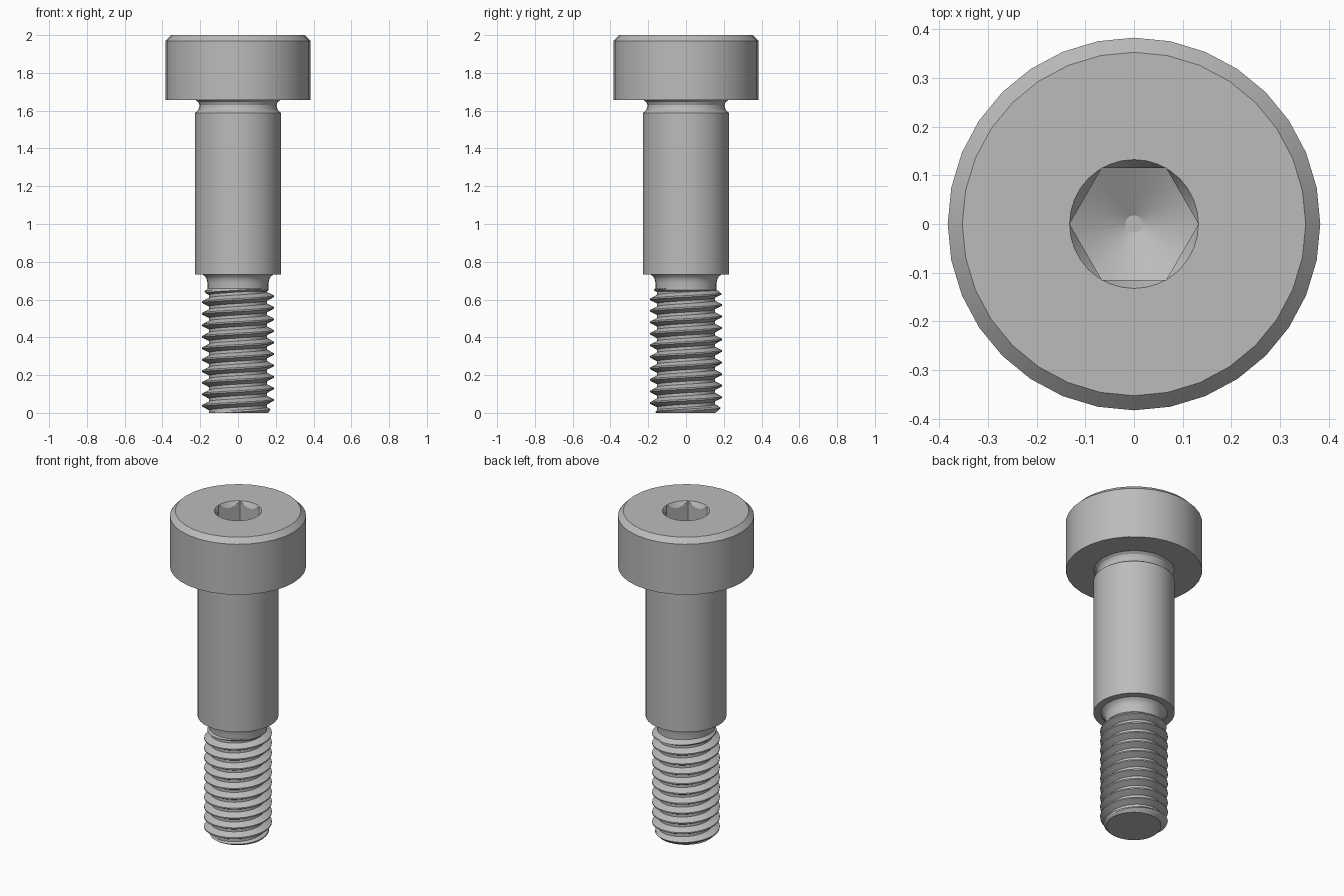
import bpy, bmesh, math

cube = bpy.data.objects.get("Cube")
if cube:
    bpy.data.objects.remove(cube, do_unlink=True)

SIDES = 32
TOP = 2.0
HEAD_BOTTOM = 1.657
SHOULDER_BOTTOM = 0.733

steel = bpy.data.materials.new("grey steel")
steel.use_nodes = True
steel.diffuse_color = (0.5, 0.5, 0.5, 1)
steel.node_tree.nodes["Principled BSDF"].inputs["Base Color"].default_value = (0.5, 0.5, 0.5, 1)


def finish(name, bm):
    """Turn a bmesh into a scene object."""
    bmesh.ops.recalc_face_normals(bm, faces=bm.faces)
    mesh = bpy.data.meshes.new(name)
    bm.to_mesh(mesh)
    bm.free()
    mesh.materials.append(steel)
    obj = bpy.data.objects.new(name, mesh)
    bpy.context.collection.objects.link(obj)
    return obj


def lathe(name, profile, sides=SIDES, capped=False):
    """Revolve (radius, z) points around the z axis."""
    bm = bmesh.new()
    rings = []
    for r, z in profile:
        rings.append([bm.verts.new((r * math.cos(a), r * math.sin(a), z))
                      for a in (math.tau * i / sides for i in range(sides))])
    for low, high in zip(rings, rings[1:]):
        for i in range(sides):
            j = (i + 1) % sides
            bm.faces.new((low[i], low[j], high[j], high[i]))
    if capped:
        bm.faces.new(rings[0])
        bm.faces.new(rings[-1])
    return finish(name, bm)


def boolean(target, cutter, operation):
    """Apply a boolean and discard the cutter."""
    cutter.hide_render = True
    mod = target.modifiers.new("cut", 'BOOLEAN')
    mod.operation = operation
    mod.solver = 'EXACT'
    mod.object = cutter
    bpy.context.view_layer.update()
    graph = bpy.context.evaluated_depsgraph_get()
    mesh = bpy.data.meshes.new_from_object(target.evaluated_get(graph))
    target.modifiers.clear()
    target.data = mesh
    bpy.data.objects.remove(cutter, do_unlink=True)


# Head: chamfered cylinder with a hexagonal socket
head = lathe("head", [(0.383, HEAD_BOTTOM), (0.383, TOP - 0.03), (0.353, TOP)], capped=True)

# Socket: hexagonal hole ending in a drill point
socket = lathe("socket_cutter", [(0.1325, 1.7), (0.1325, 2.1)], sides=6, capped=True)
drill = lathe("drill_cutter", [(0.018, 1.75), (0.15, 1.826), (0.15, 2.2)], capped=True)
boolean(socket, drill, 'INTERSECT')
boolean(head, socket, 'DIFFERENCE')

# Countersink around the socket mouth
countersink = lathe("countersink_cutter", [(0.108, 1.957), (0.1325, TOP), (0.161, 2.05)], capped=True)
boolean(head, countersink, 'DIFFERENCE')

# Shoulder with a rounded relief groove under the head
shoulder = lathe("shoulder", [
    (0.15, SHOULDER_BOTTOM), (0.228, SHOULDER_BOTTOM), (0.228, 1.588),
    (0.213, 1.6), (0.206, 1.615), (0.204, 1.63), (0.21, 1.645), (0.226, HEAD_BOTTOM)])

# Neck flaring from the thread into the shoulder
neck = lathe("neck", [(0.15, 0.64), (0.162, 0.65), (0.162, 0.69),
                      (0.166, 0.708), (0.174, 0.722), (0.187, SHOULDER_BOTTOM)])

# Thread: right-handed helical surface
PITCH, PHASE = 0.061, 0.007
CREST, ROOT = 0.19, 0.153
THREAD_TOP = 0.675
STEPS = 48


def thread_radius(turn, z):
    t = (z - PHASE) / PITCH - turn
    gap = abs(t - round(t))
    flank = min(max((gap - 1 / 16) / (3 / 8 - 1 / 16), 0), 1)
    r = CREST + (ROOT - CREST) * flank
    return min(r, 0.157 + z, CREST - (z - 0.63))


def build_thread():
    bm = bmesh.new()
    fractions = (-1 / 16, 1 / 16, 7 / 32, 3 / 8, 5 / 8, 25 / 32)
    rows = [k + f for k in range(-2, int(THREAD_TOP / PITCH) + 2) for f in fractions]
    grid = []
    for row in rows:
        line = []
        for i in range(STEPS + 1):
            turn = i / STEPS
            z = min(max(PHASE + PITCH * (row + turn), 0), THREAD_TOP)
            r = thread_radius(turn, z)
            a = math.tau * turn
            line.append(bm.verts.new((r * math.cos(a), r * math.sin(a), z)))
        grid.append(line)
    for low, high in zip(grid, grid[1:]):
        for i in range(STEPS):
            bm.faces.new((low[i], low[i + 1], high[i + 1], high[i]))
    bmesh.ops.remove_doubles(bm, verts=bm.verts, dist=1e-5)
    # Flat end at the tip and a hidden lid inside the neck
    bmesh.ops.holes_fill(bm, edges=[e for e in bm.edges if e.is_boundary], sides=0)
    return finish("thread", bm)


thread = build_thread()

# Smooth round surfaces, keep edges sharp
bpy.ops.object.select_all(action='DESELECT')
for obj in (head, shoulder, neck, thread):
    obj.select_set(True)
bpy.context.view_layer.objects.active = head
bpy.ops.object.shade_smooth_by_angle(angle=math.radians(25))
